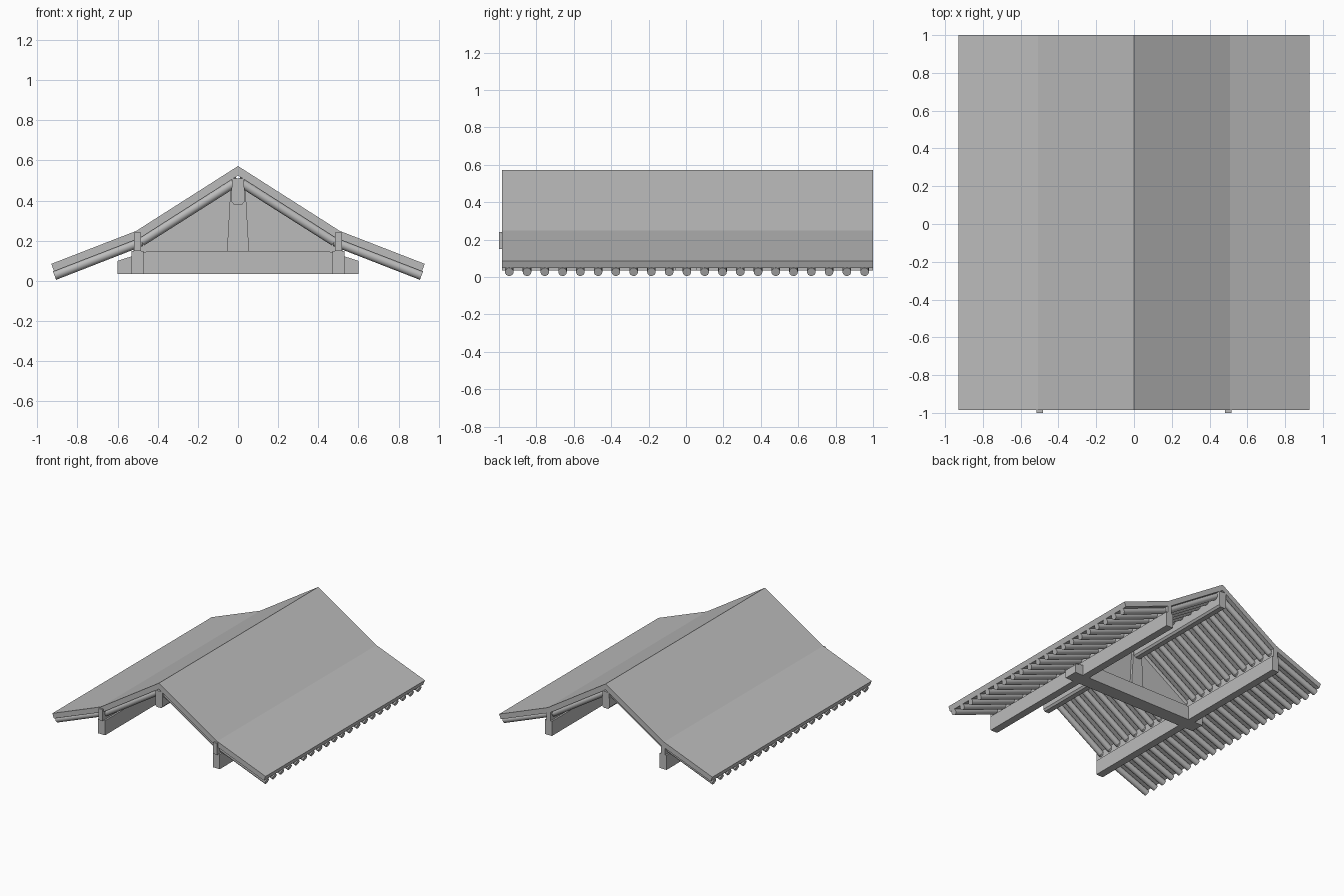
import bpy, bmesh, math
from mathutils import Vector

if "Cube" in bpy.data.objects:
    bpy.data.objects.remove(bpy.data.objects["Cube"], do_unlink=True)

grey = bpy.data.materials.new("plain_grey")
grey.use_nodes = True
grey.diffuse_color = (0.5, 0.5, 0.5, 1)
grey.node_tree.nodes["Principled BSDF"].inputs["Base Color"].default_value = (0.5, 0.5, 0.5, 1)


def finish(name, bm):
    bmesh.ops.recalc_face_normals(bm, faces=bm.faces)
    mesh = bpy.data.meshes.new(name)
    bm.to_mesh(mesh)
    bm.free()
    mesh.materials.append(grey)
    ob = bpy.data.objects.new(name, mesh)
    bpy.context.collection.objects.link(ob)
    return ob


def prism(name, profile, y0, y1):
    """Extrude an x-z outline along y."""
    bm = bmesh.new()
    face = bm.faces.new([bm.verts.new((x, y0, z)) for x, z in profile])
    ext = bmesh.ops.extrude_face_region(bm, geom=[face])
    moved = [v for v in ext["geom"] if isinstance(v, bmesh.types.BMVert)]
    bmesh.ops.translate(bm, verts=moved, vec=(0, y1 - y0, 0))
    return finish(name, bm)


def box(name, x, half, z0, z1, y0, y1):
    return prism(name, [(x - half, z0), (x + half, z0), (x + half, z1), (x - half, z1)], y0, y1)


def mirrored(half):
    """Complete a symmetric outline whose right half runs from top to bottom."""
    return half + [(-x, z) for x, z in reversed(half) if x > 0]


FRONT, BACK = -0.985, 1.0

# Roof covering: one bent sheet with a ridge and a knee on each slope
top = [(-0.93, 0.085), (-0.507, 0.249), (0, 0.572), (0.507, 0.249), (0.93, 0.085)]
under = [(0.916, 0.048), (0.489, 0.213), (0, 0.525), (-0.489, 0.213), (-0.916, 0.048)]
prism("roof_covering", top + under, FRONT, BACK)

# Round rafters: steep upper and shallow lower runs on both slopes
ridge, knee, eave = (0, 0.5), (0.48, 0.196), (0.914, 0.027)
for label, a, b in (("upper_rafters", ridge, knee), ("lower_rafters", knee, eave)):
    bm = bmesh.new()
    for side in (-1, 1):
        for i in range(21):
            y = -0.945 + i * 0.095
            p, q = Vector((side * a[0], y, a[1])), Vector((side * b[0], y, b[1]))
            rod = bmesh.ops.create_cone(bm, cap_ends=True, segments=16, radius1=0.023,
                                        radius2=0.023, depth=(q - p).length)
            turn = (q - p).to_track_quat("Z", "Y").to_matrix()
            bmesh.ops.rotate(bm, verts=rod["verts"], cent=(0, 0, 0), matrix=turn)
            bmesh.ops.translate(bm, verts=rod["verts"], vec=(p + q) / 2)
    ob = finish(label, bm)
    bpy.ops.object.select_all(action="DESELECT")
    ob.select_set(True)
    bpy.context.view_layer.objects.active = ob
    bpy.ops.object.shade_smooth_by_angle(angle=math.radians(40))

# Ridge beam with eased lower corners, and the board above it
prism("ridge_beam", mirrored([(0.032, 0.465), (0.032, 0.395), (0.02, 0.38)]), FRONT, BACK)
box("ridge_board", 0, 0.03, 0.465, 0.51, FRONT, BACK)

# Wall beams with narrow boards on top
for side, label in ((1, "left"), (-1, "right")):
    box(label + "_wall_beam", side * 0.5, 0.03, 0.035, 0.15, FRONT, BACK)
    box(label + "_wall_board", side * 0.5, 0.017, 0.15, 0.24, -1.0, BACK)

# Central truss: tie beam, tapered king post and infill panel
prism("tie_beam", mirrored([(0.45, 0.148), (0.6, 0.1), (0.6, 0.035)]), -0.055, 0.055)
prism("king_post", mirrored([(0.035, 0.5), (0.055, 0.145)]), -0.04, 0.04)
prism("gable_panel", [(0, 0.5), (0.52, 0.17), (0.52, 0.14), (-0.52, 0.14), (-0.52, 0.17)], -0.02, 0.02)
